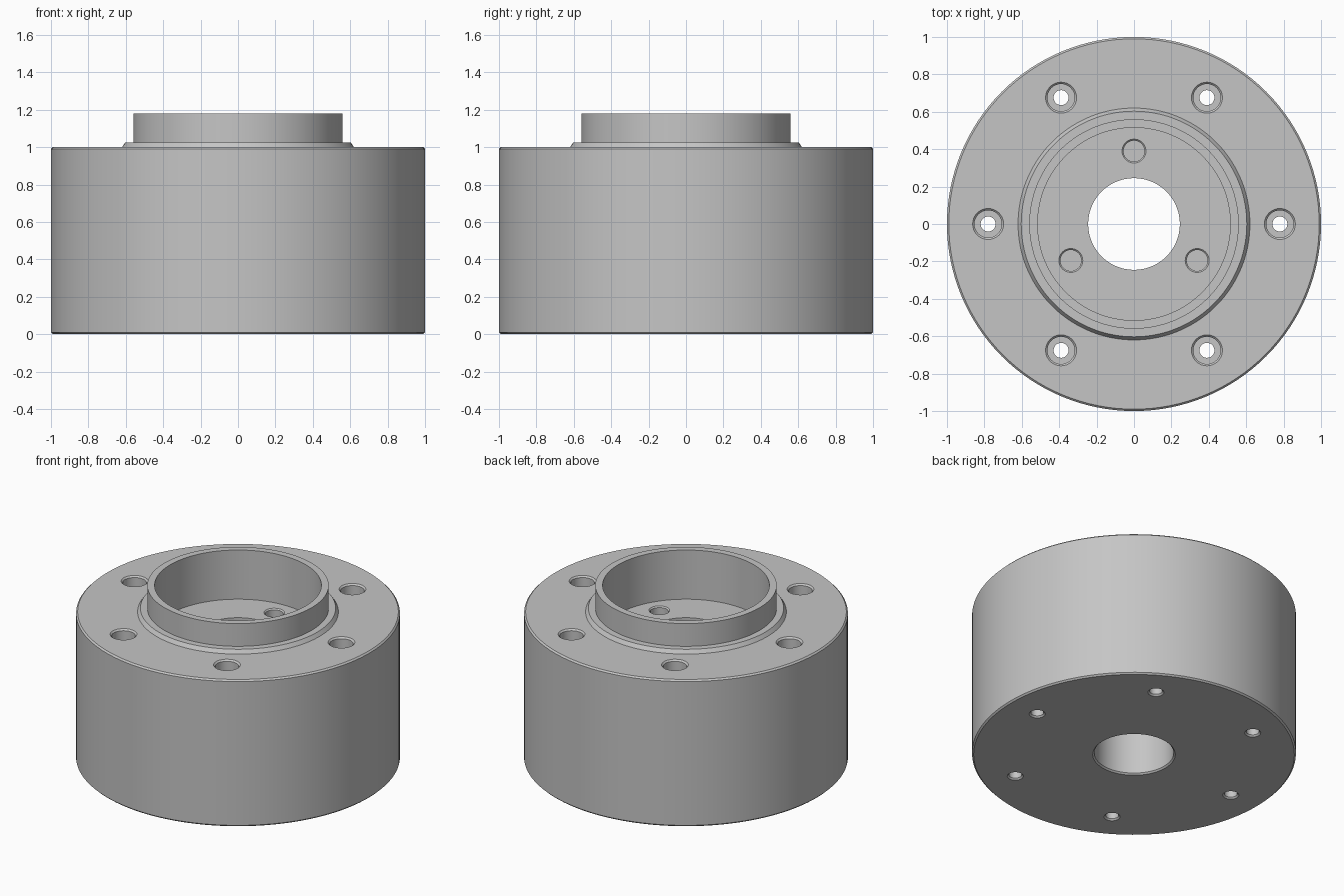
import bpy
import bmesh
from math import cos, sin, tau, radians
from mathutils import Matrix, Vector

default = bpy.data.objects.get("Cube")
if default:
    bpy.data.objects.remove(default, do_unlink=True)

# Single machined-metal colour
metal = bpy.data.materials.new("grey metal")
grey = (0.56, 0.56, 0.56, 1)
metal.use_nodes = True
metal.diffuse_color = grey
metal.node_tree.nodes["Principled BSDF"].inputs["Base Color"].default_value = grey


def lathe(bm, profile, steps, centre=(0, 0), closed=False):
    """Revolve a (radius, height) profile around a vertical axis."""
    verts = [bm.verts.new((r, 0, z)) for r, z in profile]
    pairs = list(zip(verts, verts[1:]))
    if closed:
        pairs.append((verts[-1], verts[0]))
    edges = [bm.edges.new(p) for p in pairs]
    before = set(bm.verts) - set(verts)
    bmesh.ops.spin(bm, geom=verts + edges, cent=(0, 0, 0), axis=(0, 0, 1),
                   angle=tau, steps=steps, use_duplicate=False)
    new = [v for v in bm.verts if v not in before]
    bmesh.ops.remove_doubles(bm, verts=new, dist=1e-5)
    new = [v for v in bm.verts if v not in before]
    bmesh.ops.translate(bm, verts=new, vec=(*centre, 0))


def finish(bm, name):
    bmesh.ops.recalc_face_normals(bm, faces=bm.faces)
    mesh = bpy.data.meshes.new(name)
    bm.to_mesh(mesh)
    bm.free()
    mesh.materials.append(metal)
    obj = bpy.data.objects.new(name, mesh)
    bpy.context.collection.objects.link(obj)
    return obj


def ring(radius, count, start):
    for i in range(count):
        a = radians(start) + tau * i / count
        yield radius * cos(a), radius * sin(a)


# Body: chamfered drum, sloped collar, raised rim, recess and centre bore
FLOOR = 0.845
bm = bmesh.new()
lathe(bm, [(0.255, 0), (0.99, 0), (1, 0.01), (1, 0.99), (0.99, 1),
           (0.62, 1), (0.603, 1.025), (0.56, 1.025), (0.56, 1.18),
           (0.515, 1.18), (0.515, FLOOR), (0.245, FLOOR), (0.245, 0.01)],
      128, closed=True)
body = finish(bm, "flanged_body")

# Cutters: six counterbored through holes and three blind holes
bm = bmesh.new()
for spot in ring(0.78, 6, 0):
    lathe(bm, [(0, -0.05), (0.05, -0.05), (0.05, 0), (0.04, 0.01),
               (0.04, 0.8), (0.073, 0.8), (0.073, 0.99), (0.083, 1),
               (0.083, 1.1), (0, 1.1)], 32, spot)
for spot in ring(0.39, 3, 90):
    lathe(bm, [(0, 0.6), (0.056, 0.6), (0.056, FLOOR - 0.008),
               (0.064, FLOOR), (0.064, 0.95), (0, 0.95)], 32, spot)
cutter = finish(bm, "hole_cutters")
cutter.hide_render = True

# Cut the holes, then drop the helper
cut = body.modifiers.new("holes", 'BOOLEAN')
cut.operation = 'DIFFERENCE'
cut.solver = 'EXACT'
cut.object = cutter
bpy.context.view_layer.objects.active = body
body.select_set(True)
bpy.ops.object.modifier_apply(modifier=cut.name)
bpy.data.objects.remove(cutter, do_unlink=True)

bpy.ops.object.select_all(action='DESELECT')
body.select_set(True)
bpy.ops.object.shade_smooth_by_angle(angle=radians(25))
